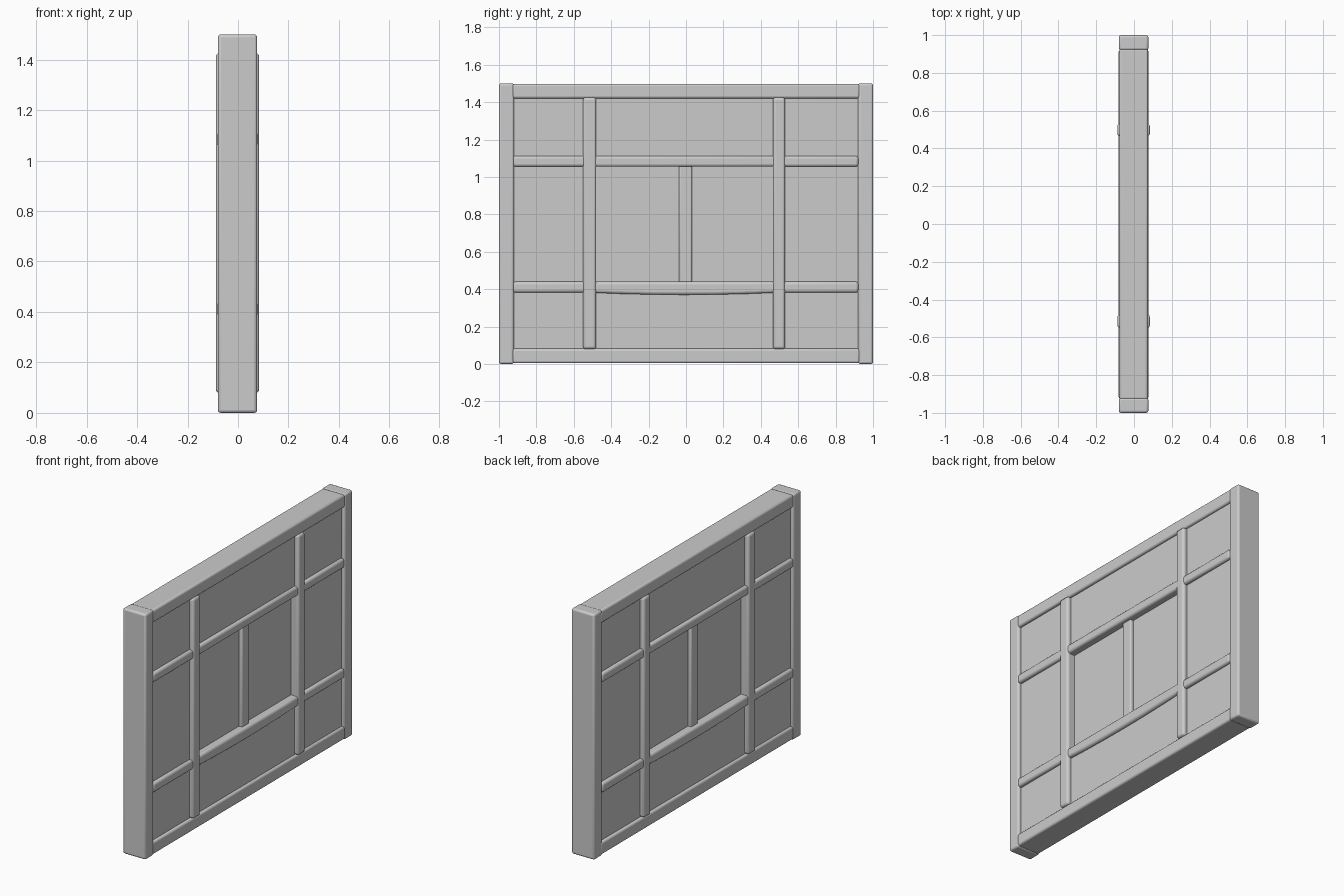
import bpy, bmesh

cube = bpy.data.objects.get("Cube")
if cube:
    bpy.data.objects.remove(cube, do_unlink=True)

grey = bpy.data.materials.new("plain_grey")
grey.use_nodes = True
grey.diffuse_color = (0.6, 0.6, 0.6, 1)
grey.node_tree.nodes["Principled BSDF"].inputs["Base Color"].default_value = (0.6, 0.6, 0.6, 1)

MID_X = -0.002


def beam(name, half_x, y0, y1, z0, z1, round_off=0.0, sag=0.0):
    """Box centred on the wall plane, with rounded edges and an optional bow."""
    bm = bmesh.new()
    bmesh.ops.create_cube(bm, size=1)
    for v in bm.verts:
        v.co = (MID_X + v.co.x * 2 * half_x,
                y0 + (v.co.y + 0.5) * (y1 - y0),
                z0 + (v.co.z + 0.5) * (z1 - z0))
    if sag:
        along = [e for e in bm.edges if abs(e.verts[0].co.y - e.verts[1].co.y) > 0.1]
        bmesh.ops.subdivide_edges(bm, edges=along, cuts=5, use_grid_fill=True)
        for v in bm.verts:
            t = (v.co.y - y0) / (y1 - y0)
            if v.co.z < (z0 + z1) / 2:
                v.co.z -= sag * 4 * t * (1 - t)
    mesh = bpy.data.meshes.new(name)
    bm.to_mesh(mesh)
    bm.free()
    obj = bpy.data.objects.new(name, mesh)
    bpy.context.collection.objects.link(obj)
    mesh.materials.append(grey)
    if round_off:
        mod = obj.modifiers.new("rounded_edges", "BEVEL")
        mod.width = round_off
        mod.segments = 3
        bpy.ops.object.select_all(action="DESELECT")
        obj.select_set(True)
        bpy.context.view_layer.objects.active = obj
        bpy.ops.object.shade_smooth_by_angle()
    return obj


# Outer frame
beam("front_post", 0.078, -1.0, -0.92, 0, 1.5, 0.012)
beam("back_post", 0.078, 0.92, 1.0, 0, 1.5, 0.012)
beam("bottom_rail", 0.076, -0.93, 0.93, 0.004, 0.082, 0.012)
beam("top_rail", 0.076, -0.93, 0.93, 1.42, 1.498, 0.012)

# Infill panels, with the middle one set deeper
beam("front_panel", 0.059, -0.95, -0.515, 0.05, 1.45)
beam("back_panel", 0.059, 0.5, 0.95, 0.05, 1.45)
beam("lower_panel", 0.059, -0.515, 0.5, 0.05, 0.41)
beam("upper_panel", 0.059, -0.515, 0.5, 1.08, 1.45)
beam("middle_panel", 0.034, -0.515, 0.5, 0.41, 1.08)

# Uprights and crossbars
beam("front_upright", 0.086, -0.55, -0.48, 0.08, 1.425, 0.014)
beam("back_upright", 0.086, 0.465, 0.53, 0.08, 1.425, 0.014)
for level, z0, z1, sag in (("lower", 0.382, 0.44, 0.012), ("upper", 1.055, 1.112, 0)):
    beam(level + "_front_crossbar", 0.08, -0.925, -0.52, z0, z1, 0.014)
    beam(level + "_middle_crossbar", 0.08, -0.52, 0.5, z0, z1, 0.014, sag)
    beam(level + "_back_crossbar", 0.08, 0.5, 0.922, z0, z1, 0.014)
beam("middle_bar", 0.056, -0.037, 0.033, 0.43, 1.065, 0.01)
